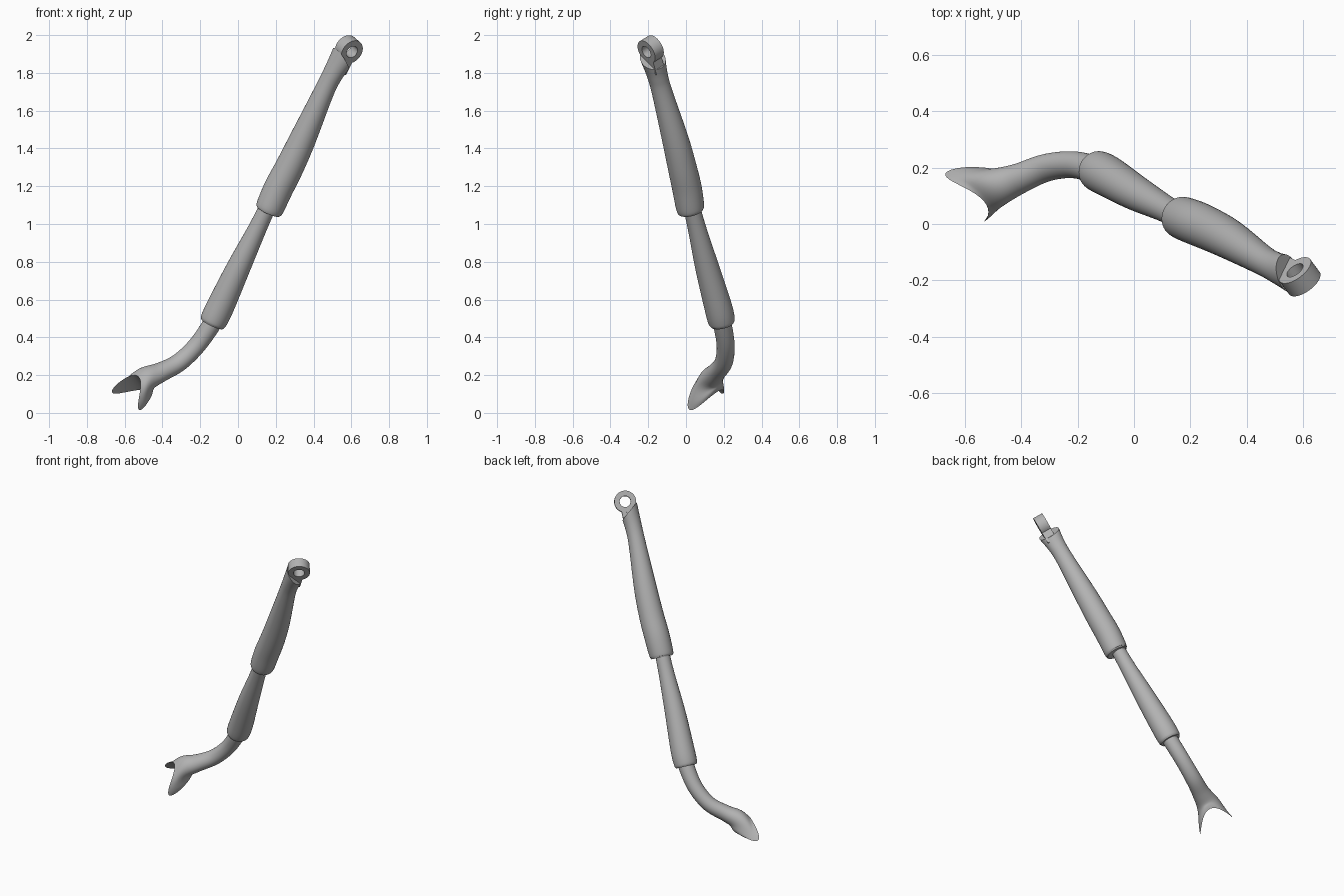
import bpy, bmesh, math
from mathutils import Vector, Matrix

cube = bpy.data.objects.get("Cube")
if cube:
    bpy.data.objects.remove(cube, do_unlink=True)

# Single grey material
grey = bpy.data.materials.new("plain_grey")
grey.use_nodes = True
GREY = (0.45, 0.45, 0.45, 1)
grey.diffuse_color = GREY
grey.node_tree.nodes["Principled BSDF"].inputs["Base Color"].default_value = GREY

SIDE = Vector((-0.53, 0.72, 0.45)).normalized()   # hinge axis shared by all joints


def finish(name, bm):
    bmesh.ops.recalc_face_normals(bm, faces=bm.faces)
    mesh = bpy.data.meshes.new(name)
    bm.to_mesh(mesh)
    bm.free()
    mesh.materials.append(grey)
    ob = bpy.data.objects.new(name, mesh)
    bpy.context.scene.collection.objects.link(ob)
    bpy.ops.object.select_all(action='DESELECT')
    ob.select_set(True)
    bpy.context.view_layer.objects.active = ob
    bpy.ops.object.shade_smooth_by_angle(angle=math.radians(40))
    return ob


def smooth_path(pts, steps=6):
    """Catmull-Rom through rows of (x, y, z, side radius, depth radius, fork, slant)."""
    out = []
    ext = [[2 * a - b for a, b in zip(pts[0], pts[1])]] + pts
    ext.append([2 * a - b for a, b in zip(pts[-1], pts[-2])])
    for i in range(1, len(ext) - 2):
        for k in range(steps):
            t = k / steps
            out.append([0.5 * (2 * b + (c - a) * t + (2 * a - 5 * b + 4 * c - d) * t * t
                               + (3 * b - a - 3 * c + d) * t ** 3)
                        for a, b, c, d in zip(*ext[i - 1:i + 3])])
    out.append(list(pts[-1]))
    return out


def limb(name, rows, n=40):
    """Loft of ellipses; fork bows a ring forward at its sides, slant tilts it."""
    rows = smooth_path([list(r) + [0] * (7 - len(r)) for r in rows])
    bm = bmesh.new()
    rings = []
    for i, (x, y, z, a, b, fork, slant) in enumerate(rows):
        p0, p1 = rows[max(i - 1, 0)], rows[min(i + 1, len(rows) - 1)]
        along = (Vector(p1[:3]) - Vector(p0[:3])).normalized()
        side = (SIDE - along * SIDE.dot(along)).normalized()
        depth = side.cross(along)
        ring = []
        for j in range(n):
            c, s = math.cos(2 * math.pi * j / n), math.sin(2 * math.pi * j / n)
            ring.append(bm.verts.new(Vector((x, y, z)) + side * a * c + depth * b * s
                                     + along * (fork * c * c - slant * b * s)))
        rings.append(ring)
    for r, q in zip(rings, rings[1:]):
        for j in range(n):
            k = (j + 1) % n
            bm.faces.new((r[j], r[k], q[k], q[j]))
    # Caps made of strips running across the depth
    for r in (rings[0], rings[-1]):
        for j in range(n // 2):
            quad = [r[j], r[j + 1], r[(n - j - 1) % n], r[(n - j) % n]]
            bm.faces.new(list(dict.fromkeys(quad)))
    return finish(name, bm)


# Upper sleeve with slanted shoulder
limb("upper_sleeve", [
    (.160, .027, 1.068, .066, .066),
    (.170, .022, 1.090, .075, .075),
    (.215, .005, 1.190, .078, .078),
    (.272, -.020, 1.300, .076, .076),
    (.343, -.057, 1.450, .070, .070),
    (.455, -.127, 1.700, .055, .053, 0, .1),
    (.502, -.154, 1.795, .057, .052, 0, .4),
    (.545, -.176, 1.875, .070, .056, 0, .75)])

# Middle sleeve
limb("middle_sleeve", [
    (-.137, .192, .472, .064, .064),
    (-.127, .187, .493, .072, .072),
    (-.090, .168, .570, .073, .073),
    (.003, .112, .770, .063, .063),
    (.100, .060, .970, .049, .049),
    (.152, .032, 1.080, .045, .045),
    (.172, .020, 1.120, .045, .045)])

# Curved lower limb ending in a forked saddle
limb("forked_foot", [
    (-.100, .175, .540, .048, .048),
    (-.137, .192, .472, .049, .049),
    (-.217, .210, .358, .048, .047),
    (-.312, .199, .267, .050, .047),
    (-.410, .160, .215, .056, .050),
    (-.470, .137, .188, .078, .059, .05),
    (-.505, .126, .155, .117, .066, .133)])

# Eyelet: square-section ring around the hinge axis
UP = Vector((.427, -.23, .875))
UP = (UP - SIDE * UP.dot(SIDE)).normalized()
ACROSS = SIDE.cross(UP)
CENTRE = Vector((.587, -.187, 1.925))
FRAME = Matrix((ACROSS, UP, SIDE)).transposed().to_4x4()
FRAME.translation = CENTRE

bm = bmesh.new()
N = 40
section = [(.067, -.032), (.067, .032), (.034, .032), (.034, -.032)]
loops = [[bm.verts.new((r * math.cos(2 * math.pi * j / N),
                        r * math.sin(2 * math.pi * j / N), h)) for j in range(N)]
         for r, h in section]
for m in range(4):
    a, b = loops[m], loops[(m + 1) % 4]
    for j in range(N):
        k = (j + 1) % N
        bm.faces.new((a[j], a[k], b[k], b[j]))
bm.transform(FRAME)
finish("eyelet_ring", bm)

# Tang joining the eyelet to the upper sleeve
bm = bmesh.new()
bmesh.ops.create_cube(bm, size=1)
bm.transform(FRAME @ Matrix.Translation((-.004, -.088, 0)) @ Matrix.Diagonal((.078, .09, .062, 1)))
finish("eyelet_tang", bm)
